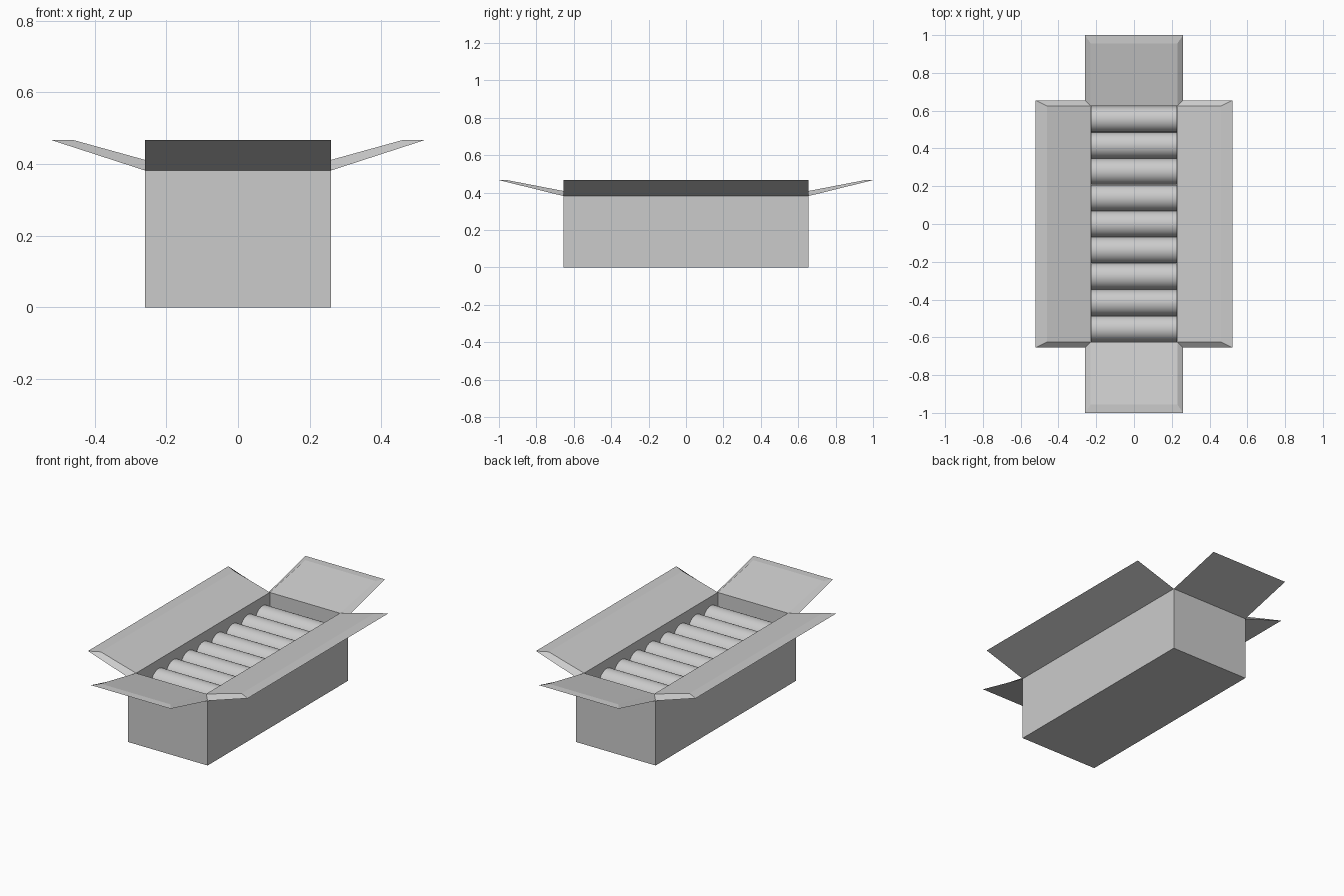
import bpy, bmesh, math

if "Cube" in bpy.data.objects:
    bpy.data.objects.remove(bpy.data.objects["Cube"])

X, Y, H = 0.26, 0.655, 0.382      # outer half sizes and rim height
T = 0.031                         # cardboard thickness
TIP = 0.467                       # height of flap tips
ROLLS, R, ROLL_Z = 9, 0.069, 0.282


def finish(bm, name):
    bmesh.ops.recalc_face_normals(bm, faces=bm.faces)
    mesh = bpy.data.meshes.new(name)
    bm.to_mesh(mesh)
    bm.free()
    obj = bpy.data.objects.new(name, mesh)
    bpy.context.collection.objects.link(obj)
    return obj


# Open carton: outer and inner shells joined through four thick flaps
bm = bmesh.new()
corners = [(-1, -1), (1, -1), (1, 1), (-1, 1)]


def ring(x, y, z):
    return [bm.verts.new((sx * x, sy * y, z)) for sx, sy in corners]


out_low, out_top = ring(X, Y, 0), ring(X, Y, H)
in_low, in_top = ring(X - T, Y - T, T), ring(X - T, Y - T, 0.403)
end_out, end_in = ring(X, 1.0, TIP), ring(X - T, 0.955, TIP)
side_out, side_in = ring(0.522, Y, TIP), ring(0.46, Y - T, TIP)

bm.faces.new(out_low)
bm.faces.new(in_low)
for i in range(4):
    j = (i + 1) % 4
    # walls
    bm.faces.new((out_low[i], out_low[j], out_top[j], out_top[i]))
    bm.faces.new((in_low[i], in_low[j], in_top[j], in_top[i]))
    # flap: underside, upper side, tip edge and two slanted ends
    o, n = (end_out, end_in) if i % 2 == 0 else (side_out, side_in)
    bm.faces.new((out_top[i], out_top[j], o[j], o[i]))
    bm.faces.new((in_top[i], in_top[j], n[j], n[i]))
    bm.faces.new((o[i], o[j], n[j], n[i]))
    for k in (i, j):
        bm.faces.new((out_top[k], o[k], n[k], in_top[k]))
finish(bm, "carton")

# Row of rolls lying across the carton
pitch = 2 * (Y - T) / ROLLS
for i in range(ROLLS):
    y = (i - (ROLLS - 1) / 2) * pitch
    bpy.ops.mesh.primitive_cylinder_add(
        vertices=32, radius=R, depth=2 * (X - T) - 0.002,
        location=(0, y, ROLL_Z), rotation=(0, math.pi / 2, 0))
    roll = bpy.context.object
    roll.name = f"roll_{i + 1}"
    bpy.ops.object.shade_smooth_by_angle(angle=math.radians(40))
